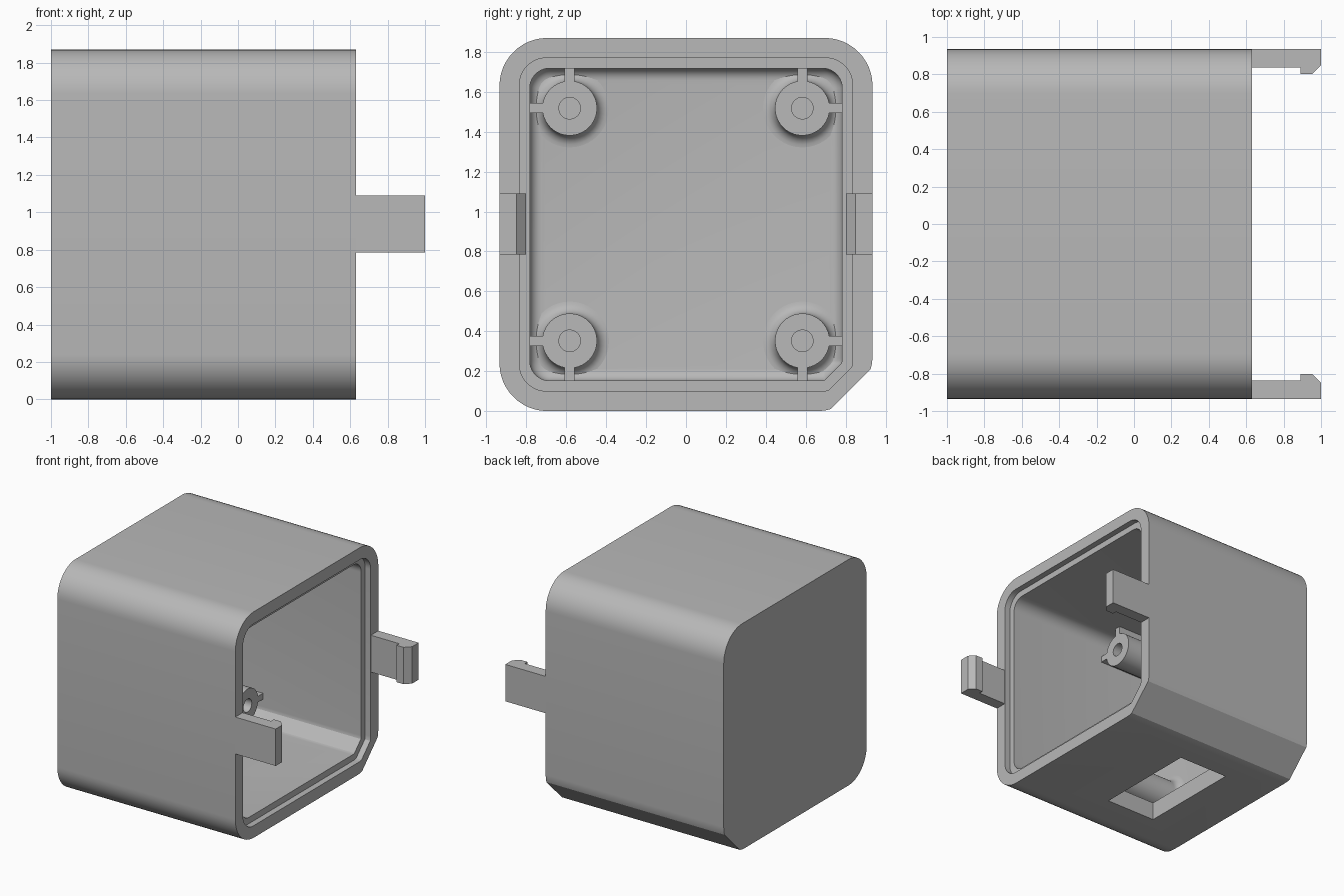
import bpy, bmesh, math

if "Cube" in bpy.data.objects:
    bpy.data.objects.remove(bpy.data.objects["Cube"])

MID = 0.935                      # half width and centre height of the housing
RIM, FLOOR, BOSS_TOP = 0.63, -0.85, -0.32

grey = bpy.data.materials.new("plain grey")
grey.diffuse_color = (0.48, 0.48, 0.48, 1)
grey.use_nodes = True
grey.node_tree.nodes["Principled BSDF"].inputs["Base Color"].default_value = grey.diffuse_color


def finish(bm, name, smooth=True):
    bmesh.ops.remove_doubles(bm, verts=bm.verts, dist=1e-5)
    bmesh.ops.recalc_face_normals(bm, faces=bm.faces)
    mesh = bpy.data.meshes.new(name)
    bm.to_mesh(mesh)
    bm.free()
    ob = bpy.data.objects.new(name, mesh)
    bpy.context.collection.objects.link(ob)
    mesh.materials.append(grey)
    if smooth:
        shade(ob)
    return ob


def shade(ob):
    bpy.ops.object.select_all(action='DESELECT')
    ob.select_set(True)
    bpy.context.view_layer.objects.active = ob
    bpy.ops.object.shade_smooth_by_angle(angle=math.radians(30))


def loft(bm, loops, cap_start=True, cap_end=True):
    rings = [[bm.verts.new(p) for p in loop] for loop in loops]
    n = len(rings[0])
    for a, b in zip(rings, rings[1:]):
        for i in range(n):
            j = (i + 1) % n
            bm.faces.new((a[i], a[j], b[j], b[i]))
    if cap_start:
        bm.faces.new(rings[0])
    if cap_end:
        bm.faces.new(rings[-1])


def rounded_square(x, half, r, steps=12):
    """Rounded square in the yz plane; the lower +y corner is bevelled."""
    pts = []
    for k, (sy, sz) in enumerate(((1, 1), (-1, 1), (-1, -1), (1, -1))):
        bevel = k == 3
        rad = r * 1.15 if bevel else r
        for i in range(steps + 1):
            t = math.pi / 2 * (k + i / steps)
            a = rad - rad * abs(math.cos(t))
            b = rad - rad * abs(math.sin(t))
            if bevel and a + b < 0.92 * r:
                f = 0.92 * r / (a + b)
                a, b = a * f, b * f
            pts.append((x, sy * (half - a), MID + sz * (half - b)))
    return pts


def box(name, lo, hi):
    bm = bmesh.new()
    loft(bm, [[(x, lo[1], lo[2]), (x, hi[1], lo[2]), (x, hi[1], hi[2]), (x, lo[1], hi[2])]
              for x in (lo[0], hi[0])])
    return finish(bm, name, False)


# Housing: outer shell, stepped rim, cavity and filleted floor
loops = [rounded_square(-1, MID, 0.24), rounded_square(RIM, MID, 0.24),
         rounded_square(RIM, 0.835, 0.135), rounded_square(RIM - 0.05, 0.835, 0.135),
         rounded_square(RIM - 0.05, 0.783, 0.1)]
F = 0.06
for i in range(7):
    t = math.pi / 2 * i / 6
    inset = F * (1 - math.cos(t))
    loops.append(rounded_square(FLOOR + F * (1 - math.sin(t)), 0.783 - inset, 0.1 - inset))
bm = bmesh.new()
loft(bm, loops)
housing = finish(bm, "housing", False)

# Rectangular opening through the underside
cutter = box("window_cutter", (-0.57, -0.445, -0.1), (-0.11, 0.445, 0.3))
cutter.hide_render = True
cut = housing.modifiers.new("window", 'BOOLEAN')
cut.operation, cut.solver, cut.object = 'DIFFERENCE', 'EXACT', cutter
bpy.context.view_layer.objects.active = housing
bpy.ops.object.modifier_apply(modifier=cut.name)
bpy.data.objects.remove(cutter)
shade(housing)

# Screw bosses with flared feet and blind holes, each tied to two walls by ribs
R, HOLE, SEG = 0.137, 0.054, 40
profile = [(R + F * (1 - math.sin(t)), FLOOR + F * (1 - math.cos(t)))
           for t in [math.pi / 2 * i / 6 for i in range(7)]]
profile += [(R, BOSS_TOP), (HOLE, BOSS_TOP), (HOLE, -0.75)]
for sy in (-1, 1):
    for sz in (-1, 1):
        cy, cz = sy * 0.583, MID + sz * 0.583
        tag = ("left" if sy < 0 else "right") + ("_lower" if sz < 0 else "_upper")
        bm = bmesh.new()
        loft(bm, [[(x, cy + r * math.cos(2 * math.pi * i / SEG),
                    cz + r * math.sin(2 * math.pi * i / SEG)) for i in range(SEG)]
                  for r, x in profile], cap_start=False)
        finish(bm, "screw_boss_" + tag)
        ya, yb = sorted((cy + sy * 0.125, sy * 0.79))
        za, zb = sorted((cz + sz * 0.125, MID + sz * 0.79))
        box("side_rib_" + tag, (FLOOR - 0.01, ya, cz - 0.025), (BOSS_TOP, yb, cz + 0.025))
        box("vertical_rib_" + tag, (FLOOR - 0.01, cy - 0.025, za), (BOSS_TOP, cy + 0.025, zb))

# Snap clips with hooked, bevelled tips
clip = [(RIM, MID), (1, MID), (1, 0.85), (0.955, 0.803), (0.89, 0.803), (0.89, 0.838), (RIM, 0.838)]
for s in (-1, 1):
    bm = bmesh.new()
    loft(bm, [[(x, s * y, z) for x, y in clip] for z in (0.785, 1.09)])
    finish(bm, "snap_clip_" + ("front" if s < 0 else "back"), False)
